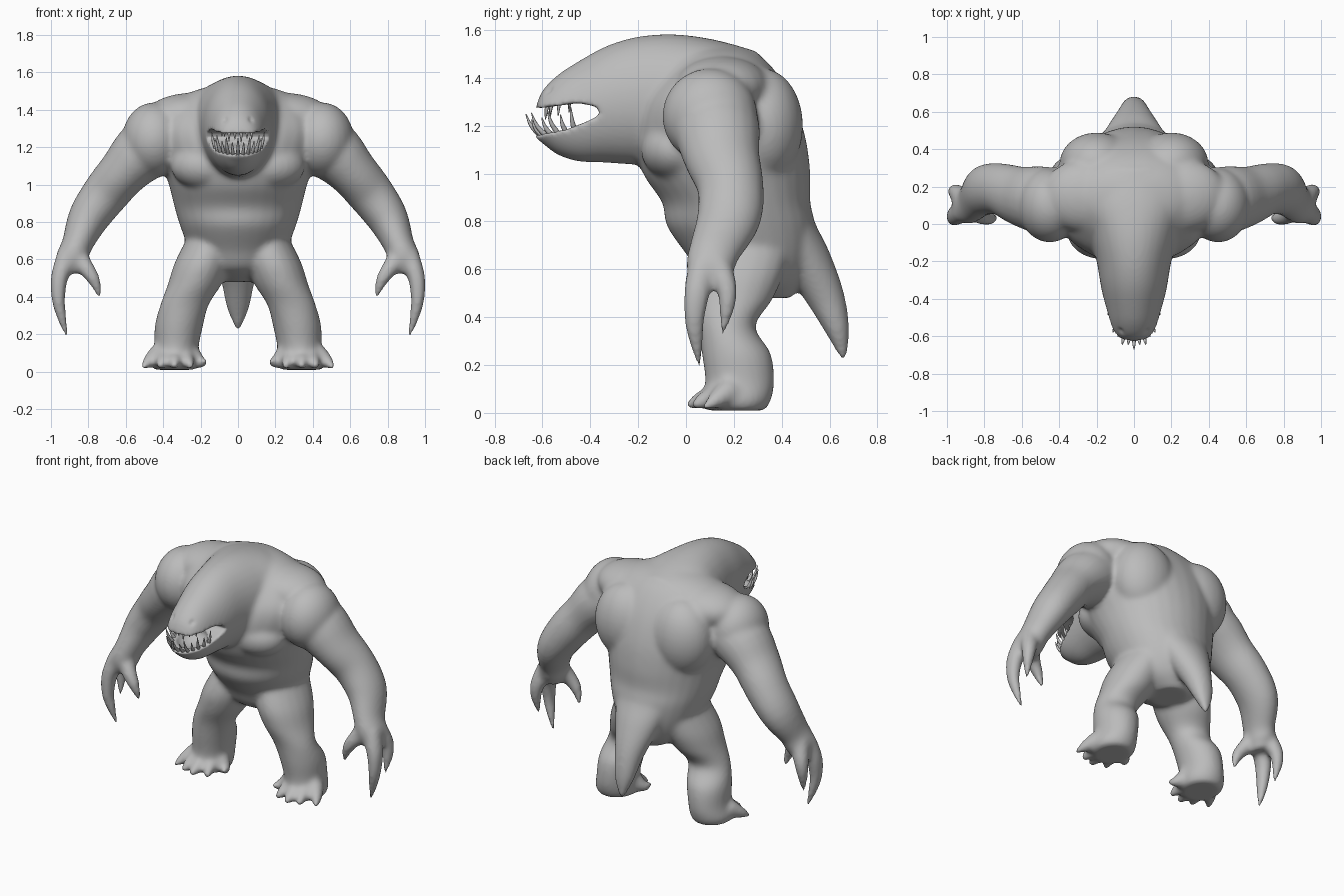
import bpy
import bmesh
from math import sin, cos, pi
from mathutils import Vector, Matrix

X, Y, Z = Vector((1, 0, 0)), Vector((0, 1, 0)), Vector((0, 0, 1))

default_cube = bpy.data.objects.get("Cube")
if default_cube:
    bpy.data.objects.remove(default_cube, do_unlink=True)


def make_material(name, color):
    mat = bpy.data.materials.new(name)
    mat.use_nodes = True
    mat.diffuse_color = color
    mat.node_tree.nodes["Principled BSDF"].inputs["Base Color"].default_value = color
    return mat


def smooth_path(stations, steps=4):
    """Catmull-Rom interpolation of (x, y, z, radius, radius) stations."""
    pts = [Vector(s) for s in stations]
    pts = [pts[0]] + pts + [pts[-1]]
    result = []
    for a, b, c, d in zip(pts, pts[1:], pts[2:], pts[3:]):
        for k in range(steps):
            t = k / steps
            result.append((b * 2 + (c - a) * t + (a * 2 - b * 5 + c * 4 - d) * t * t
                           + (b * 3 - a - c * 3 + d) * t * t * t) / 2)
    return result + [pts[-1]]


def loft(bm, stations, ref=X, normal=None, side=1, segments=20):
    """Skin elliptical rings along a path; side -1 mirrors the result in x."""
    path = smooth_path(stations)
    rings = []
    for i, station in enumerate(path):
        center = Vector(station[:3])
        tangent = normal
        if tangent is None:
            ahead = path[min(i + 1, len(path) - 1)]
            behind = path[max(i - 1, 0)]
            tangent = (Vector(ahead[:3]) - Vector(behind[:3])).normalized()
        u = (ref - tangent * ref.dot(tangent)).normalized()
        v = tangent.cross(u)
        ring = []
        for k in range(segments):
            angle = 2 * pi * k / segments
            p = center + u * cos(angle) * max(station[3], .002)
            p += v * sin(angle) * max(station[4], .002)
            ring.append(bm.verts.new((p.x * side, p.y, p.z)))
        rings.append(ring)
    for low, high in zip(rings, rings[1:]):
        for k in range(segments):
            n = (k + 1) % segments
            bm.faces.new((low[k], low[n], high[n], high[k]))
    bm.faces.new(rings[0])
    bm.faces.new(rings[-1])


def ball(bm, center, radii):
    matrix = Matrix.LocRotScale(Vector(center), None, Vector(radii))
    bmesh.ops.create_uvsphere(bm, u_segments=24, v_segments=16, radius=1, matrix=matrix)


def make_object(name, bm, mat):
    bmesh.ops.recalc_face_normals(bm, faces=bm.faces[:])
    mesh = bpy.data.meshes.new(name)
    bm.to_mesh(mesh)
    bm.free()
    mesh.materials.append(mat)
    for poly in mesh.polygons:
        poly.use_smooth = True
    obj = bpy.data.objects.new(name, mesh)
    bpy.context.scene.collection.objects.link(obj)
    return obj


skin = make_material("grey skin", (.5, .5, .5, 1))
body = bmesh.new()

# Torso, stacked from hips to the hunched back
loft(body, [
    (0, .32, .48, .1, .12), (0, .28, .55, .21, .21), (0, .27, .65, .26, .26),
    (0, .23, .78, .31, .31), (0, .21, .88, .34, .31), (0, .17, 1, .37, .35),
    (0, .14, 1.15, .42, .36), (0, .13, 1.3, .45, .32), (0, .14, 1.42, .38, .24),
    (0, .14, 1.5, .24, .16), (0, .12, 1.54, .08, .08)], normal=Z, segments=32)

# Neck and long head, stacked from snout to the back
loft(body, [
    (0, -.635, 1.2, .04, .05), (0, -.605, 1.235, .095, .105),
    (0, -.54, 1.245, .128, .165), (0, -.45, 1.26, .152, .21),
    (0, -.33, 1.29, .178, .245), (0, -.2, 1.305, .2, .268),
    (0, -.05, 1.315, .24, .268), (0, .12, 1.36, .28, .2),
    (0, .3, 1.39, .2, .12)], normal=Y, segments=32)

# Tapering tail
loft(body, [
    (0, .4, .88, .2, .1), (0, .45, .75, .18, .1), (0, .51, .63, .14, .1),
    (0, .585, .48, .09, .08), (0, .635, .34, .06, .05), (0, .66, .22, .012, .012)])

for side in (-1, 1):
    # Shoulder, upper back and chest muscles
    ball(body, (side * .45, .1, 1.24), (.17, .2, .2))
    ball(body, (side * .25, .15, 1.36), (.25, .2, .13))
    ball(body, (side * .17, -.04, 1.1), (.19, .15, .13))
    ball(body, (side * .2, .32, 1.2), (.2, .17, .24))

    # Arm
    loft(body, [
        (.36, .12, 1.25, .17, .16), (.5, .13, 1.18, .18, .165),
        (.61, .15, 1.07, .16, .135), (.71, .185, .95, .14, .125),
        (.8, .18, .82, .135, .11), (.86, .12, .68, .108, .083),
        (.89, .1, .6, .1, .085), (.9, .1, .53, .065, .065)], ref=Y, side=side)

    # Thumb, long claw and rear claw
    loft(body, [(.87, .08, .63, .06, .06), (.81, .04, .55, .045, .045),
                (.765, .03, .48, .033, .033), (.74, .04, .39, .01, .01)],
         ref=Y, side=side)
    loft(body, [(.91, .07, .62, .06, .06), (.955, .045, .5, .055, .047),
                (.96, .035, .38, .042, .036), (.94, .045, .28, .028, .026),
                (.913, .06, .18, .01, .01)], ref=Y, side=side)
    loft(body, [(.91, .13, .62, .06, .06), (.95, .17, .52, .045, .045),
                (.96, .17, .43, .032, .032), (.95, .15, .32, .01, .01)],
         ref=Y, side=side)

    # Leg and foot
    loft(body, [
        (.15, .24, .7, .13, .2), (.19, .21, .58, .15, .2), (.23, .19, .47, .145, .17),
        (.285, .17, .36, .13, .12), (.315, .21, .25, .13, .145),
        (.33, .225, .13, .12, .145), (.34, .21, .05, .13, .145),
        (.34, .21, .01, .11, .12)], normal=Z, side=side)

    # Splayed toes
    for x, y, z in ((.17, .1, .06), (.25, .03, .02), (.34, .0, .02),
                    (.42, .02, .02), (.51, .07, .02)):
        inner = .34 + (x - .34) * .5
        middle = .34 + (x - .34) * .82
        loft(body, [(inner, .18, .09, .06, .06), (middle, y + .05, .05, .036, .036),
                    (x, y, z, .012, .012)], ref=Z, side=side, segments=12)

creature = make_object("creature_body", body, skin)

# Mouth cutter: open wedge, hollow of the lower jaw and two nostrils
cut = bmesh.new()
outline = [(-.8, 1.16), (-.6, 1.165), (-.5, 1.185), (-.42, 1.215), (-.36, 1.245),
           (-.37, 1.28), (-.45, 1.295), (-.6, 1.275), (-.8, 1.275)]
wedge = cut.faces.new([cut.verts.new((-.3, y, z)) for y, z in outline])
extruded = bmesh.ops.extrude_face_region(cut, geom=[wedge])["geom"]
bmesh.ops.translate(cut, vec=X * .6,
                    verts=[g for g in extruded if isinstance(g, bmesh.types.BMVert)])
mouth_cutter = make_object("mouth_cutter", cut, skin)
hollow = bmesh.new()
ball(hollow, (0, -.48, 1.2), (.095, .1, .065))
hollow_cutter = make_object("jaw_hollow_cutter", hollow, skin)
holes = bmesh.new()
for side in (-1, 1):
    ball(holes, (side * .07, -.58, 1.35), (.014, .03, .024))
nostril_cutter = make_object("nostril_cutter", holes, skin)
cutters = (mouth_cutter, hollow_cutter, nostril_cutter)


# Fuse the parts into one skin, carve the mouth, then soften
def add_remesh(size, iterations):
    remesh = creature.modifiers.new("fuse", 'REMESH')
    remesh.mode = 'VOXEL'
    remesh.voxel_size = size
    remesh.use_smooth_shade = True
    soften = creature.modifiers.new("soften", 'SMOOTH')
    soften.factor = .5
    soften.iterations = iterations


add_remesh(.012, 12)
for cutter in cutters:
    cutter.hide_render = True
    carve = creature.modifiers.new("carve", 'BOOLEAN')
    carve.operation = 'DIFFERENCE'
    carve.solver = 'EXACT'
    carve.object = cutter
add_remesh(.011, 3)

graph = bpy.context.evaluated_depsgraph_get()
fused = bpy.data.meshes.new_from_object(creature.evaluated_get(graph))
creature.modifiers.clear()
creature.data = fused
fused.materials.clear()
fused.materials.append(skin)
for poly in fused.polygons:
    poly.use_smooth = True
    poly.material_index = 0
for cutter in cutters:
    bpy.data.objects.remove(cutter, do_unlink=True)


# Curved teeth set around an arc of the jaw
def make_teeth(name, count, width, back, depth, root, height, lean, radius):
    bm = bmesh.new()
    for i in range(count):
        a = (i / (count - 1) - .5) * 2.7
        size = 1 if i % 2 == 0 else .75
        base = Vector((width * sin(a), back - depth * cos(a), root + .04 * (1 - cos(a))))
        out = Vector((sin(a) * .4, -cos(a), 0)) * lean * size
        middle = base + out * .65 + Z * height * size * .45
        tip = base + out + Z * height * size
        loft(bm, [(*base, radius, radius), (*middle, radius * .7, radius * .7),
                  (*tip, .002, .002)], segments=8)
    return make_object(name, bm, skin)


make_teeth("lower_teeth", 13, .115, -.43, .165, 1.15, .1, .075, .012)
make_teeth("upper_teeth", 8, .085, -.46, .12, 1.29, -.065, .01, .01)
